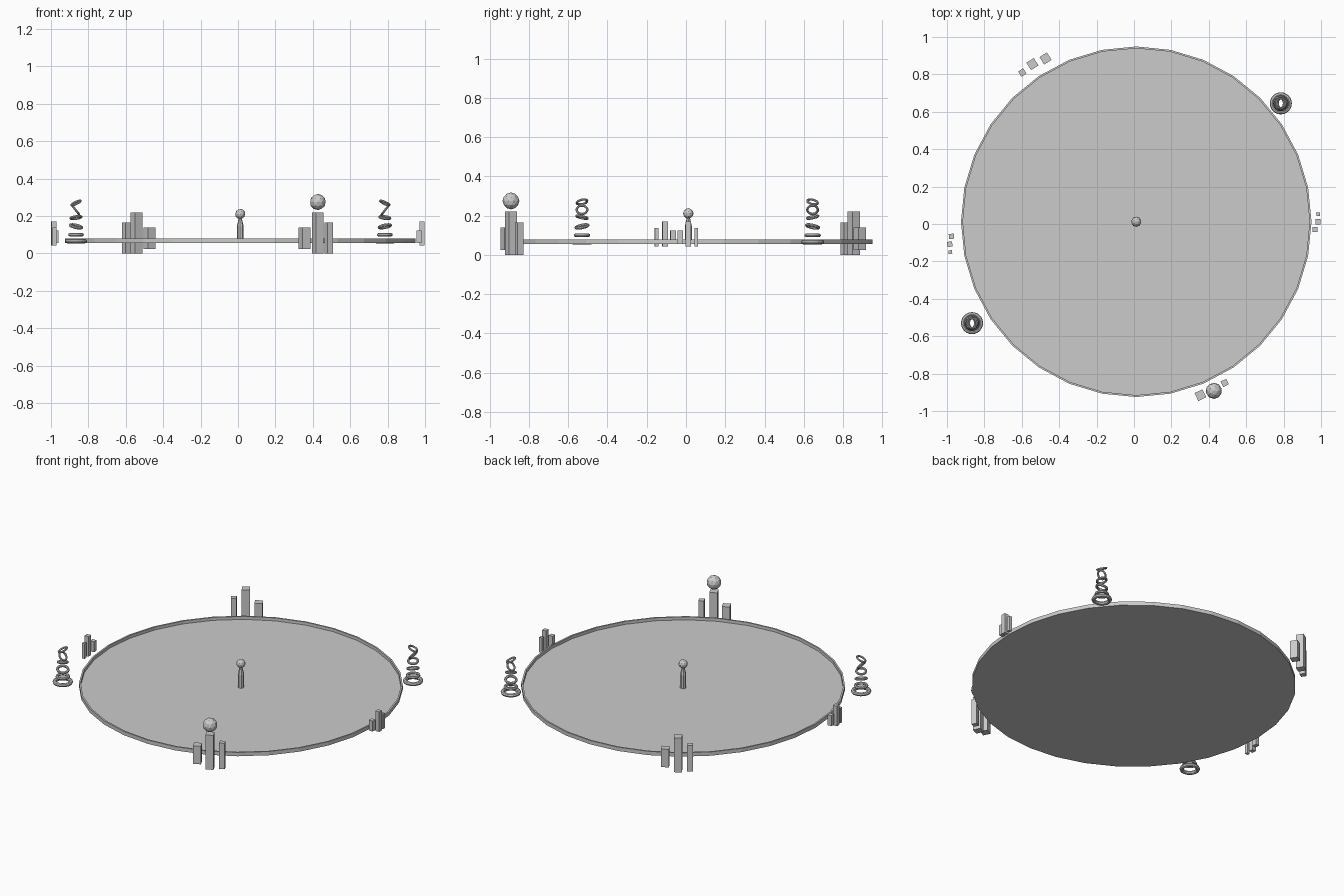
import bpy, bmesh
from math import radians, atan2, tau, cos, sin

if "Cube" in bpy.data.objects:
    bpy.data.objects.remove(bpy.data.objects["Cube"])


def lathe(name, profile, loc, sides):
    """Revolve (radius, z) pairs around z; ends are capped."""
    bm = bmesh.new()
    rings = [[bm.verts.new((r * cos(tau * i / sides), r * sin(tau * i / sides), z))
              for i in range(sides)] for r, z in profile]
    for a, b in zip(rings, rings[1:]):
        for i in range(sides):
            j = (i + 1) % sides
            bm.faces.new((a[i], a[j], b[j], b[i]))
    bm.faces.new(rings[0][::-1])
    bm.faces.new(rings[-1])
    bmesh.ops.recalc_face_normals(bm, faces=bm.faces)
    me = bpy.data.meshes.new(name)
    bm.to_mesh(me)
    bm.free()
    ob = bpy.data.objects.new(name, me)
    ob.location = loc
    bpy.context.collection.objects.link(ob)
    return ob


def box(name, x, y, z0, z1, size, ang):
    bpy.ops.mesh.primitive_cube_add(size=1, location=(x, y, (z0 + z1) / 2),
                                    rotation=(0, 0, ang))
    ob = bpy.context.object
    ob.name = name
    ob.scale = (size, size, z1 - z0)


def ball(name, loc, r):
    bpy.ops.mesh.primitive_ico_sphere_add(subdivisions=2, radius=r, location=loc)
    bpy.context.object.name = name


# shallow dish with a thin raised rim
lathe("dish", [(0.937, 0.055), (0.937, 0.079), (0.927, 0.079), (0.927, 0.06)],
      (0.012, 0.012, 0), 32)

# centre post with ball
lathe("centre_post", [(0.018, 0.058), (0.018, 0.145), (0.009, 0.185), (0.009, 0.2)],
      (0.012, 0.012, 0), 8)
ball("centre_ball", (0.012, 0.012, 0.211), 0.027)


# clusters of three pillars: short raised block, tall block, slim block
def cluster(name, pts, base, s):
    ang = atan2(pts[1][1], pts[1][0])
    shapes = (("short", 0.025, 0.14, 0.047), ("tall", 0.0, 0.22, 0.047),
              ("slim", 0.0, 0.165, 0.033))
    for (x, y), (part, z0, z1, size) in zip(pts, shapes):
        box(f"{name}_{part}_pillar", x, y, base + z0 * s, base + z1 * s, size * s, ang)


cluster("front", [(0.355, -0.915), (0.427, -0.892), (0.485, -0.85)], 0, 1)
cluster("back", [(-0.473, 0.885), (-0.543, 0.855), (-0.597, 0.81)], 0, 1)
cluster("right", [(0.968, -0.03), (0.984, 0.012), (0.984, 0.052)], 0.042, 0.58)
cluster("left", [(-0.976, -0.066), (-0.985, -0.108), (-0.982, -0.15)], 0.042, 0.58)
ball("pillar_ball", (0.427, -0.892, 0.275), 0.043)

# stacks of rings: z, major radius, minor radius, tilt about x and y
RINGS = ((0.066, 0.047, 0.012, 0, 0), (0.1, 0.033, 0.009, 0, 0),
         (0.145, 0.031, 0.008, 12, 12), (0.192, 0.028, 0.007, -12, -8),
         (0.23, 0.027, 0.006, 0, 52), (0.27, 0.027, 0.006, 12, -25))
for side, x, y, turn in (("right", 0.785, 0.645, 180), ("left", -0.866, -0.53, 0)):
    for n, (z, R, r, tx, ty) in enumerate(RINGS):
        if turn:
            tx, ty = -tx, -ty
        bpy.ops.mesh.primitive_torus_add(
            major_segments=24, minor_segments=8, major_radius=R, minor_radius=r,
            location=(x, y, z), rotation=(radians(tx), radians(ty), 0))
        bpy.context.object.name = f"{side}_ring_{n + 1}"
